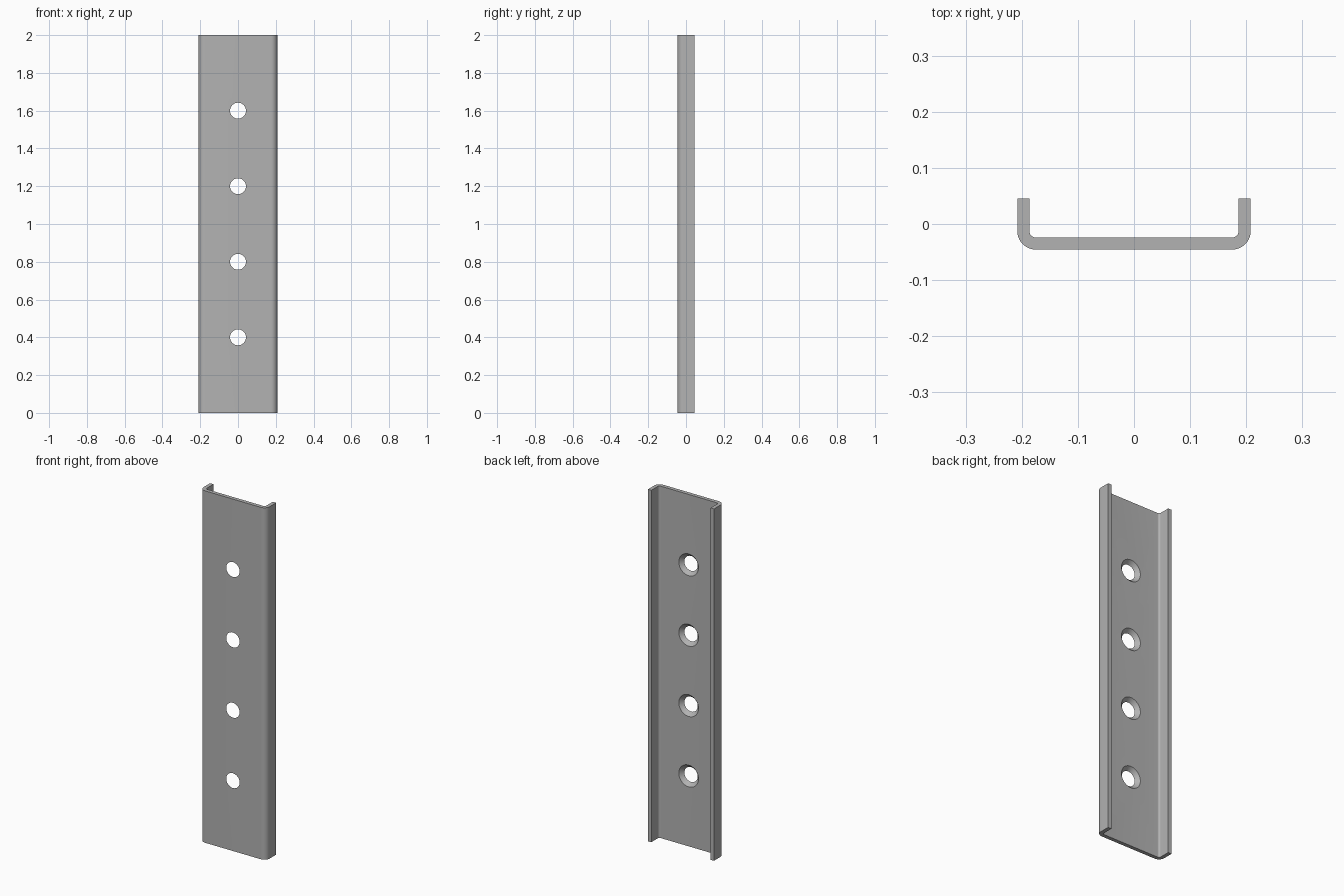
import bpy, bmesh, math

HALF_W, HALF_D, HEIGHT = 0.208, 0.0455, 2.0
THICK, BEND = 0.0215, 0.033
HOLE_R, SINK_R = 0.042, 0.062

cube = bpy.data.objects.get("Cube")
if cube:
    bpy.data.objects.remove(cube)

steel = bpy.data.materials.new("steel grey")
steel.use_nodes = True
grey = (0.45, 0.45, 0.45, 1)
steel.diffuse_color = grey
steel.node_tree.nodes["Principled BSDF"].inputs["Base Color"].default_value = grey


def make_object(name, bm):
    bmesh.ops.recalc_face_normals(bm, faces=bm.faces)
    mesh = bpy.data.meshes.new(name)
    bm.to_mesh(mesh)
    bm.free()
    mesh.materials.append(steel)
    obj = bpy.data.objects.new(name, mesh)
    bpy.context.collection.objects.link(obj)
    return obj


def bend(radius, steps=10):
    """Right-hand bend, from the side wall round to the front wall."""
    cx, cy = HALF_W - BEND, BEND - HALF_D
    angles = [-math.pi / 2 * i / steps for i in range(steps + 1)]
    return [(cx + radius * math.cos(a), cy + radius * math.sin(a)) for a in angles]


# Channel: rounded U-shaped section extruded upwards
outer = [(HALF_W, HALF_D)] + bend(BEND)
inner = [(HALF_W - THICK, HALF_D)] + bend(BEND - THICK)
half = inner[::-1] + outer
section = half + [(-x, y) for x, y in reversed(half)]
bm = bmesh.new()
face = bm.faces.new([bm.verts.new((x, y, 0)) for x, y in section])
top = bmesh.ops.extrude_face_region(bm, geom=[face])["geom"]
bmesh.ops.translate(bm, vec=(0, 0, HEIGHT),
                    verts=[v for v in top if isinstance(v, bmesh.types.BMVert)])
channel = make_object("channel_strip", bm)

# Countersunk screw holes, widening towards the back
bm = bmesh.new()
slope = (SINK_R - HOLE_R) / THICK
margin = 0.01
for i in range(1, 5):
    cone = bmesh.ops.create_cone(
        bm, cap_ends=True, segments=48, depth=THICK + 2 * margin,
        radius1=SINK_R + slope * margin, radius2=HOLE_R - slope * margin)
    # The narrow end points to the front
    for v in cone["verts"]:
        x, y, z = v.co
        v.co = (x, -z - HALF_D + THICK / 2, y + HEIGHT * i / 5)
cutter = make_object("hole_cutter", bm)
cutter.hide_render = True
cutter.hide_viewport = True

cut = channel.modifiers.new("screw_holes", 'BOOLEAN')
cut.operation = 'DIFFERENCE'
cut.solver = 'EXACT'
cut.object = cutter

# Apply the cut, then smooth the bends and holes
depsgraph = bpy.context.evaluated_depsgraph_get()
result = bpy.data.meshes.new_from_object(channel.evaluated_get(depsgraph))
channel.modifiers.clear()
channel.data = result
bpy.data.objects.remove(cutter)
bpy.context.view_layer.objects.active = channel
channel.select_set(True)
bpy.ops.object.shade_smooth_by_angle(angle=math.radians(30))
